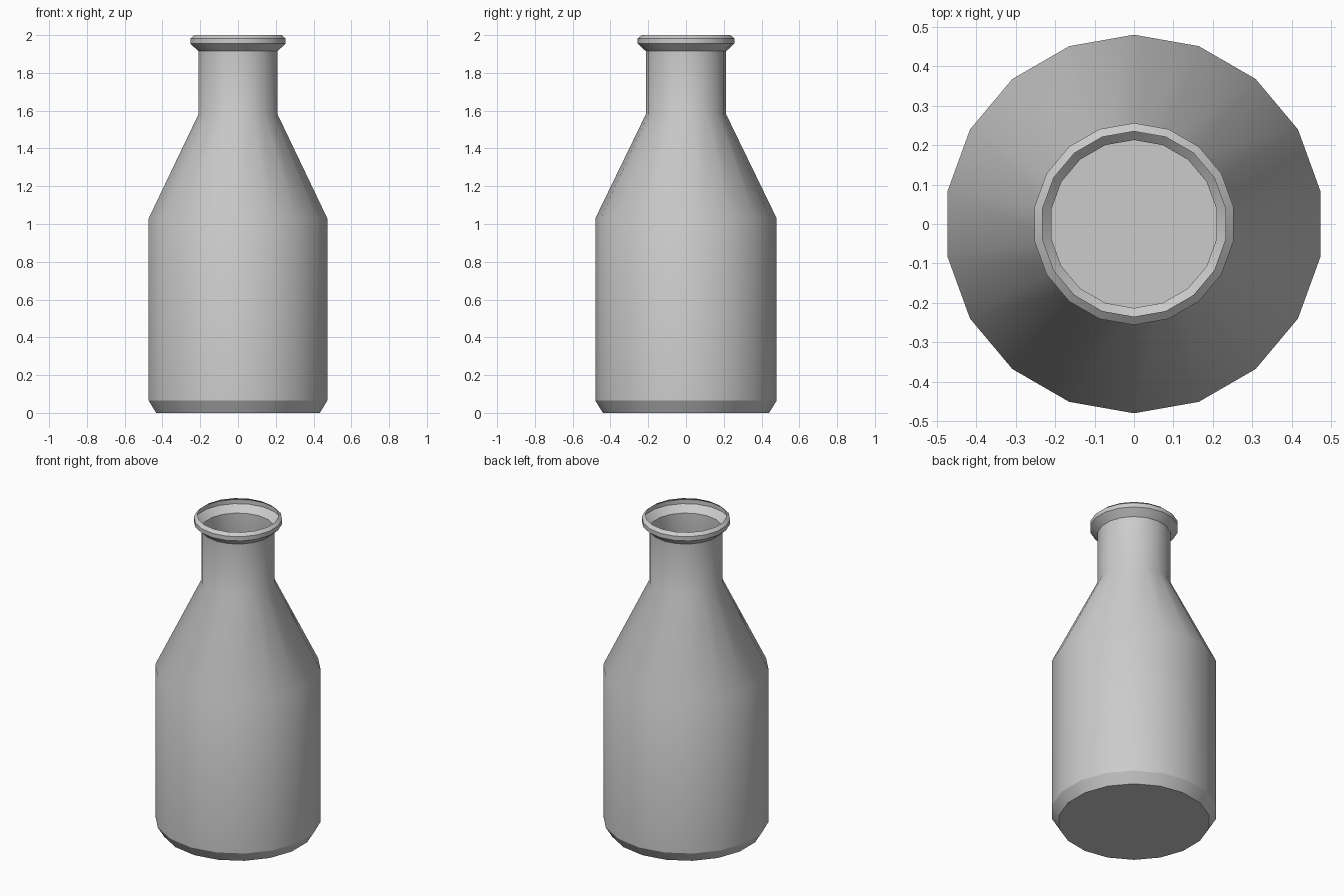
import bpy, bmesh, math

if "Cube" in bpy.data.objects:
    bpy.data.objects.remove(bpy.data.objects["Cube"])

SIDES = 18

# Outline (radius, height): base, chamfer, body, shoulder, neck, curled lip
profile = [(0.44, 0.0), (0.48, 0.065), (0.48, 1.03), (0.213, 1.58),
           (0.213, 1.915), (0.256, 1.955), (0.256, 1.982), (0.235, 2.0)]

bm = bmesh.new()


def ring(r, z):
    step = 2 * math.pi / SIDES
    return [bm.verts.new((r * math.cos(math.pi / 2 + i * step),
                          r * math.sin(math.pi / 2 + i * step), z))
            for i in range(SIDES)]


# Hollow thin wall, open at the top
rings = [ring(r, z) for r, z in profile]
for a, b in zip(rings, rings[1:]):
    for i in range(SIDES):
        j = (i + 1) % SIDES
        bm.faces.new((a[i], a[j], b[j], b[i]))

# Flat base
bm.faces.new(rings[0][::-1])

mesh = bpy.data.meshes.new("bottle")
bm.to_mesh(mesh)
bm.free()
bottle = bpy.data.objects.new("bottle", mesh)
bpy.context.collection.objects.link(bottle)

# Soft round sides with crisp chamfer edges
bpy.context.view_layer.objects.active = bottle
bottle.select_set(True)
bpy.ops.object.shade_smooth_by_angle(angle=math.radians(30))
